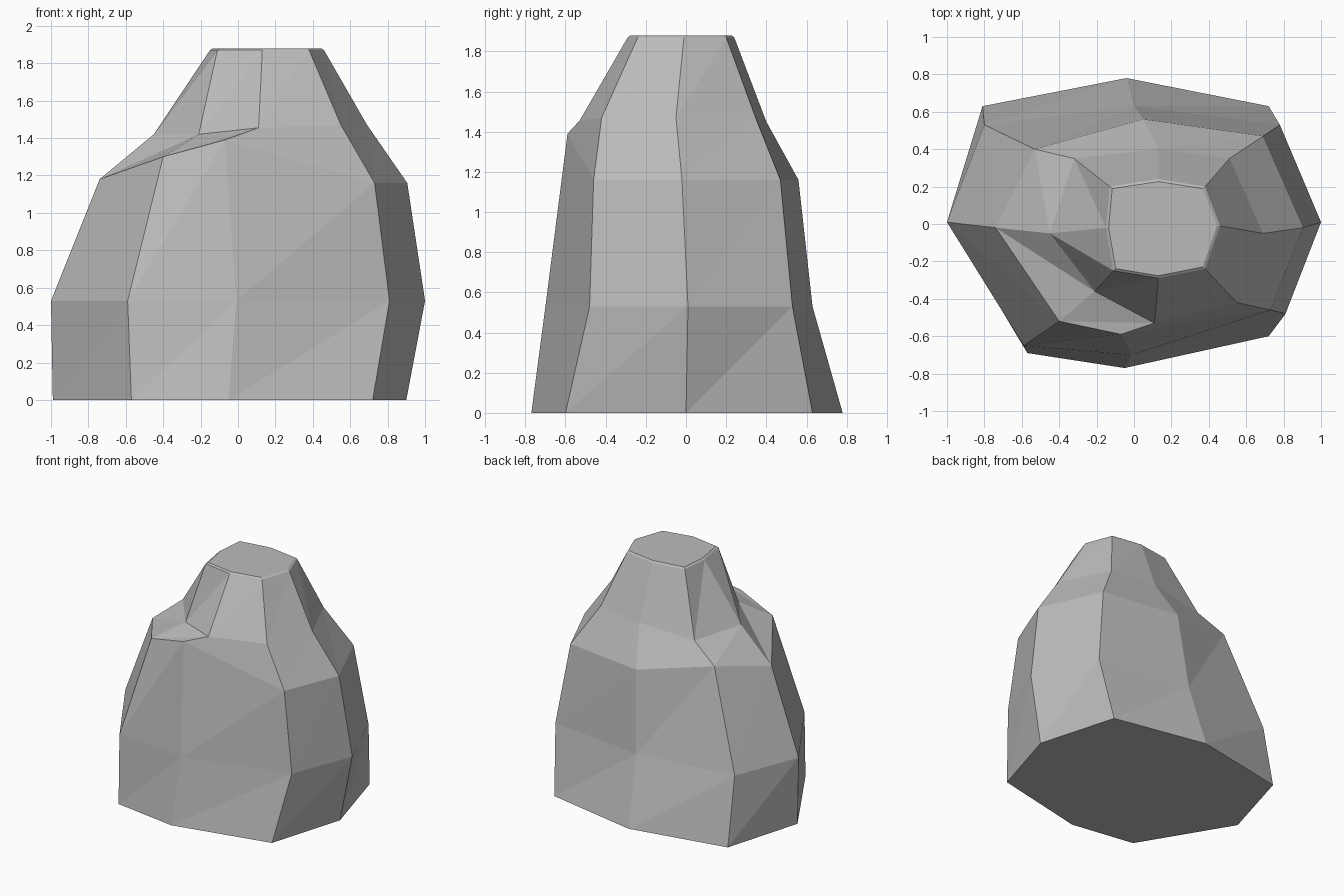
import bpy
import bmesh

default_cube = bpy.data.objects.get("Cube")
if default_cube:
    bpy.data.objects.remove(default_cube, do_unlink=True)


def make_material(name, value):
    material = bpy.data.materials.new(name)
    material.use_nodes = True
    colour = (value, value, value, 1)
    material.diffuse_color = colour
    shader = material.node_tree.nodes["Principled BSDF"]
    shader.inputs["Base Color"].default_value = colour
    shader.inputs["Roughness"].default_value = 0.9
    return material


def add_ring(bm, outline, heights):
    """Add one eight-cornered cross-section of the boulder."""
    if not isinstance(heights, (list, tuple)):
        heights = [heights] * len(outline)
    return [bm.verts.new((x, y, z)) for (x, y), z in zip(outline, heights)]


def bridge(bm, lower, upper, flipped=()):
    """Join two rings with triangles; flipped columns use the other diagonal."""
    count = len(lower)
    for i in range(count):
        j = (i + 1) % count
        a, b, c, d = lower[i], lower[j], upper[j], upper[i]
        if i in flipped:
            triangles = (a, b, d), (b, c, d)
        else:
            triangles = (a, b, c), (a, c, d)
        for triangle in triangles:
            bm.faces.new(triangle)


# Cross-sections, each running from the right side round the front
WEST, SOUTH_WEST, SOUTH, SOUTH_EAST, EAST, NORTH_EAST, NORTH, NORTH_WEST = range(8)

base = [(-.99, .01), (-.57, -.69), (-.05, -.77), (.72, -.6),
        (.9, 0), (.72, .63), (-.04, .78), (-.81, .63)]
belly = [(-1, .01), (-.59, -.65), (-.01, -.7), (.81, -.48),
         (1, .01), (.78, .53), (0, .63), (-.8, .53)]
shoulder = [(-.74, -.02), (-.4, -.52), (-.07, -.59), (.73, -.46),
            (.905, -.02), (.69, .47), (.05, .56), (-.53, .4)]
neck = [(-.45, -.05), (-.21, -.36), (.11, -.53), (.55, -.42),
        (.69, -.05), (.51, .35), (.13, .4), (-.32, .35)]
crown = [(-.15, -.02), (-.11, -.25), (.13, -.29), (.38, -.24),
         (.46, -.01), (.38, .2), (.13, .24), (-.13, .2)]

# The shoulder climbs into a ledge at the front right
shoulder_heights = [1.18, 1.3, 1.39, 1.16, 1.16, 1.16, 1.16, 1.28]
neck_heights = [1.42, 1.42, 1.455, 1.47, 1.47, 1.46, 1.45, 1.41]

# Boulder body
bm = bmesh.new()
rings = [
    add_ring(bm, base, 0),
    add_ring(bm, belly, .53),
    add_ring(bm, shoulder, shoulder_heights),
    add_ring(bm, neck, neck_heights),
    add_ring(bm, crown, 1.87),
]
bridge(bm, rings[0], rings[1])
bridge(bm, rings[1], rings[2])
bridge(bm, rings[2], rings[3], flipped=(SOUTH,))
bridge(bm, rings[3], rings[4])

# Flat underside and a crown with a narrow chamfer
bm.faces.new(list(reversed(rings[0])))
middle_x = sum(x for x, y in crown) / len(crown)
middle_y = sum(y for x, y in crown) / len(crown)
shrink = .95
cap_outline = [(middle_x + (x - middle_x) * shrink,
                middle_y + (y - middle_y) * shrink) for x, y in crown]
cap = add_ring(bm, cap_outline, 1.88)
bridge(bm, rings[-1], cap)
bm.faces.new(cap)
bmesh.ops.recalc_face_normals(bm, faces=bm.faces[:])

mesh = bpy.data.meshes.new("boulder")
bm.to_mesh(mesh)
bm.free()
mesh.materials.append(make_material("stone grey", .5))
boulder = bpy.data.objects.new("boulder", mesh)
bpy.context.collection.objects.link(boulder)
